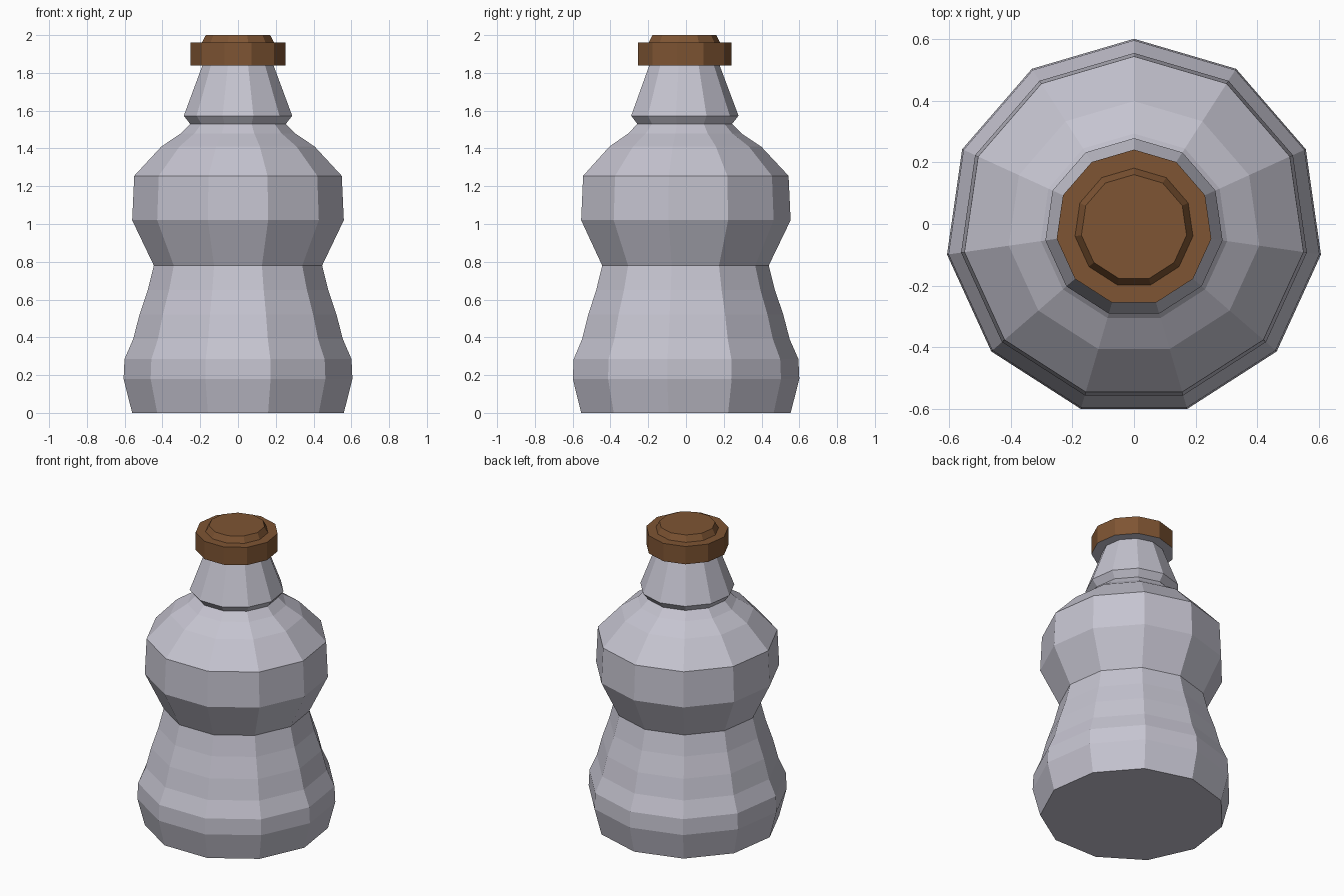
import bpy, bmesh
from math import cos, sin, tau, pi

cube = bpy.data.objects.get("Cube")
if cube:
    bpy.data.objects.remove(cube, do_unlink=True)

SIDES = 11
CENTRE_Y = -0.012


def material(name, rgb):
    m = bpy.data.materials.new(name)
    m.use_nodes = True
    m.diffuse_color = (*rgb, 1)
    m.node_tree.nodes["Principled BSDF"].inputs["Base Color"].default_value = (*rgb, 1)
    return m


glass = material("pale grey glass", (0.56, 0.55, 0.63))
cork = material("brown cork", (0.21, 0.09, 0.033))


def lathe(name, profile, materials):
    """Turn (radius, height) points into a closed, flat-shaded solid."""
    bm = bmesh.new()
    rings = []
    for r, z in profile:
        angles = [pi / 2 + tau * i / SIDES for i in range(SIDES)]
        rings.append([bm.verts.new((r * cos(a), CENTRE_Y + r * sin(a), z)) for a in angles])
    for low, high in zip(rings, rings[1:]):
        for i in range(SIDES):
            j = (i + 1) % SIDES
            bm.faces.new((low[i], low[j], high[j], high[i]))
    bm.faces.new(rings[0][::-1])
    bm.faces.new(rings[-1])
    mesh = bpy.data.meshes.new(name)
    bm.to_mesh(mesh)
    bm.free()
    for m in materials:
        mesh.materials.append(m)
    obj = bpy.data.objects.new(name, mesh)
    bpy.context.collection.objects.link(obj)
    return obj


# Bottle: flared base, pinched waist, round shoulder, lipped tapering neck
lathe("bottle_body", [
    (0.566, 0), (0.612, 0.18), (0.607, 0.285), (0.561, 0.39), (0.527, 0.52),
    (0.483, 0.65), (0.45, 0.78), (0.566, 1.02), (0.555, 1.255), (0.41, 1.41),
    (0.305, 1.48), (0.256, 1.53), (0.29, 1.573), (0.19, 1.84)], [glass])

# Stopper: wide band with a small bevelled crown
stopper = lathe("stopper", [
    (0.253, 1.84), (0.253, 1.96), (0.193, 1.96), (0.172, 2.0)], [cork, glass])

# Grey underside of the stopper
for face in stopper.data.polygons:
    if face.normal.z < -0.9:
        face.material_index = 1
